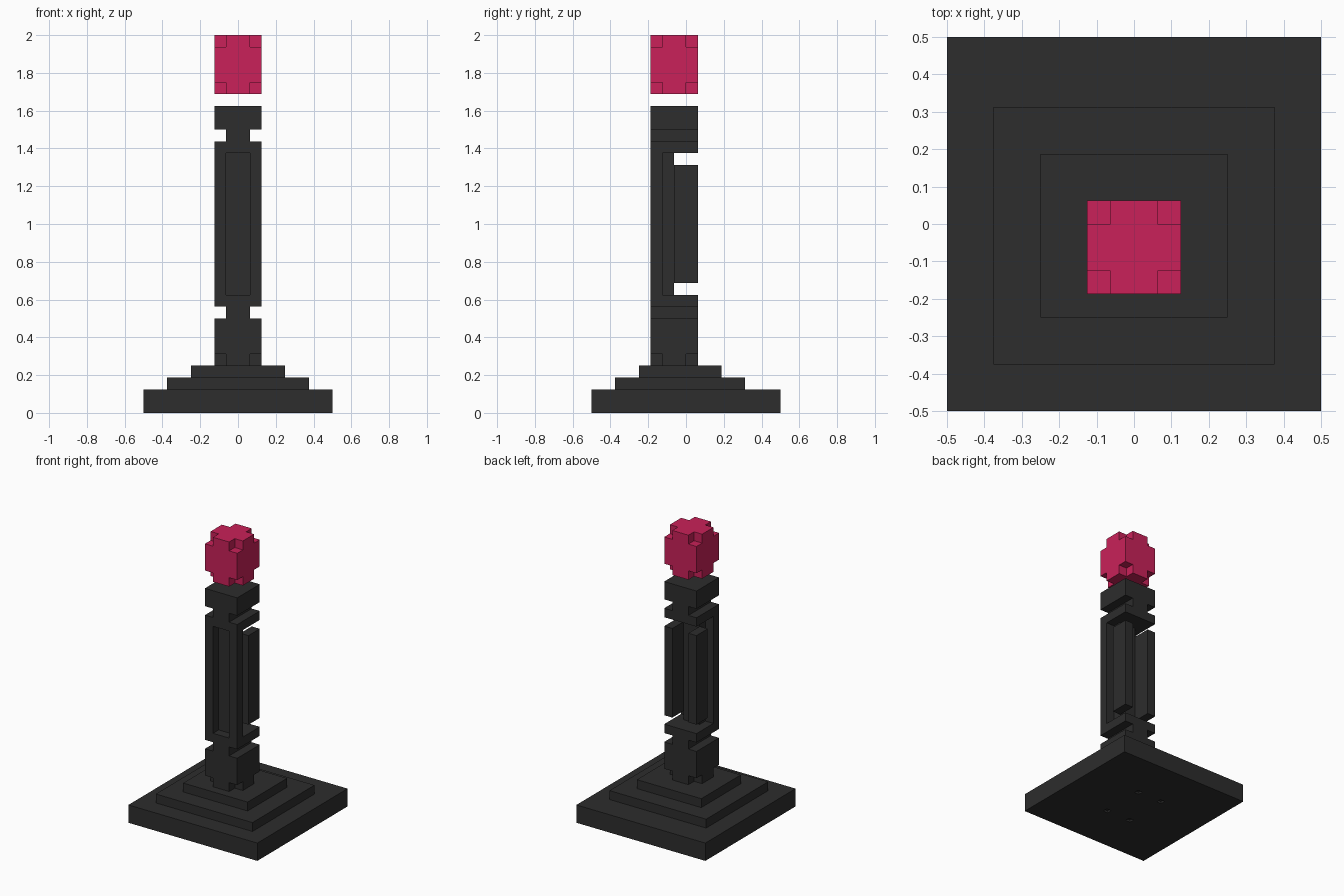
import bpy, bmesh
from mathutils import Matrix, Vector

if "Cube" in bpy.data.objects:
    bpy.data.objects.remove(bpy.data.objects["Cube"])

U = 1 / 16          # the model sits on a sixteenth grid
CY = -U             # column axis is one step towards the front


def material(name, rgb):
    m = bpy.data.materials.new(name)
    m.diffuse_color = (*rgb, 1)
    m.use_nodes = True
    m.node_tree.nodes["Principled BSDF"].inputs["Base Color"].default_value = m.diffuse_color
    return m


charcoal = material("charcoal", (0.026, 0.026, 0.026))
crimson = material("crimson", (0.585, 0.0155, 0.1))


def add_box(bm, x, y, z):
    size = Vector((x[1] - x[0], y[1] - y[0], z[1] - z[0]))
    mid = Vector((x[0] + x[1], y[0] + y[1], z[0] + z[1])) / 2
    bmesh.ops.create_cube(bm, size=1, matrix=Matrix.Translation(mid) @ Matrix.Diagonal((*size, 1)))


def boxes(name, items, mat):
    """One object made of boxes given as x, y, z ranges."""
    bm = bmesh.new()
    for item in items:
        add_box(bm, *item)
    mesh = bpy.data.meshes.new(name)
    bm.to_mesh(mesh)
    bm.free()
    mesh.materials.append(mat)
    ob = bpy.data.objects.new(name, mesh)
    bpy.context.collection.objects.link(ob)
    return ob


def cut(ob, items):
    """Subtract boxes from an object."""
    cutter = boxes("cutter", items, ob.data.materials[0])
    cutter.hide_render = True
    mod = ob.modifiers.new("cut", 'BOOLEAN')
    mod.operation, mod.solver, mod.object = 'DIFFERENCE', 'EXACT', cutter
    bpy.context.view_layer.objects.active = ob
    bpy.ops.object.modifier_apply(modifier=mod.name)
    bpy.data.objects.remove(cutter)


def corners(z):
    """Boxes covering the four outer column corners over a height range."""
    return [(sorted((sx * U, sx * 3 * U)), sorted((CY + sy * U, CY + sy * 3 * U)), z)
            for sx in (-1, 1) for sy in (-1, 1)]


FULL_X, FULL_Y = (-2 * U, 2 * U), (-3 * U, U)
CORE_X = (-U, U)

# Stepped base with four small screw recesses underneath
base = boxes("base_slab", [((-.5, .5), (-.5, .5), (0, 2 * U))], charcoal)
r = 0.018
cut(base, [((x - r, x + r), (y - r, y + r), (-0.02, 0.015))
           for x in (-1.5 * U, 1.5 * U) for y in (-2.5 * U, 2.5 * U)])
boxes("middle_step", [((-6 * U, 6 * U), (-6 * U, 5 * U), (2 * U, 3 * U))], charcoal)
boxes("top_step", [((-4 * U, 4 * U), (-4 * U, 3 * U), (3 * U, 4 * U))], charcoal)

# Column foot with notched lower corners
foot = boxes("column_foot", [(FULL_X, FULL_Y, (4 * U, 8 * U))], charcoal)
cut(foot, corners((3 * U, 5 * U)))

# Narrow necks, plates and cap
for name, xr, z0, z1 in (("lower_neck", CORE_X, 8, 9), ("lower_plate", FULL_X, 9, 10),
                         ("upper_plate", FULL_X, 22, 23), ("upper_neck", CORE_X, 23, 24),
                         ("column_cap", FULL_X, 24, 26)):
    boxes(name, [(xr, FULL_Y, (z0 * U, z1 * U))], charcoal)

# Shaft: recessed core, full-height front posts, floating back posts
boxes("shaft_core", [(CORE_X, (-2 * U, -U), (10 * U, 22 * U))], charcoal)
for side, xr in (("left", (-2 * U, -U)), ("right", (U, 2 * U))):
    boxes("front_post_" + side, [(xr, (-3 * U, -2 * U), (10 * U, 22 * U))], charcoal)
    boxes("back_post_" + side, [(xr, (-U, U), (11 * U, 21 * U))], charcoal)

# Floating gem with all eight corners notched
gem = boxes("gem", [(FULL_X, FULL_Y, (27 * U, 32 * U))], crimson)
cut(gem, corners((26 * U, 28 * U)) + corners((31 * U, 33 * U)))
